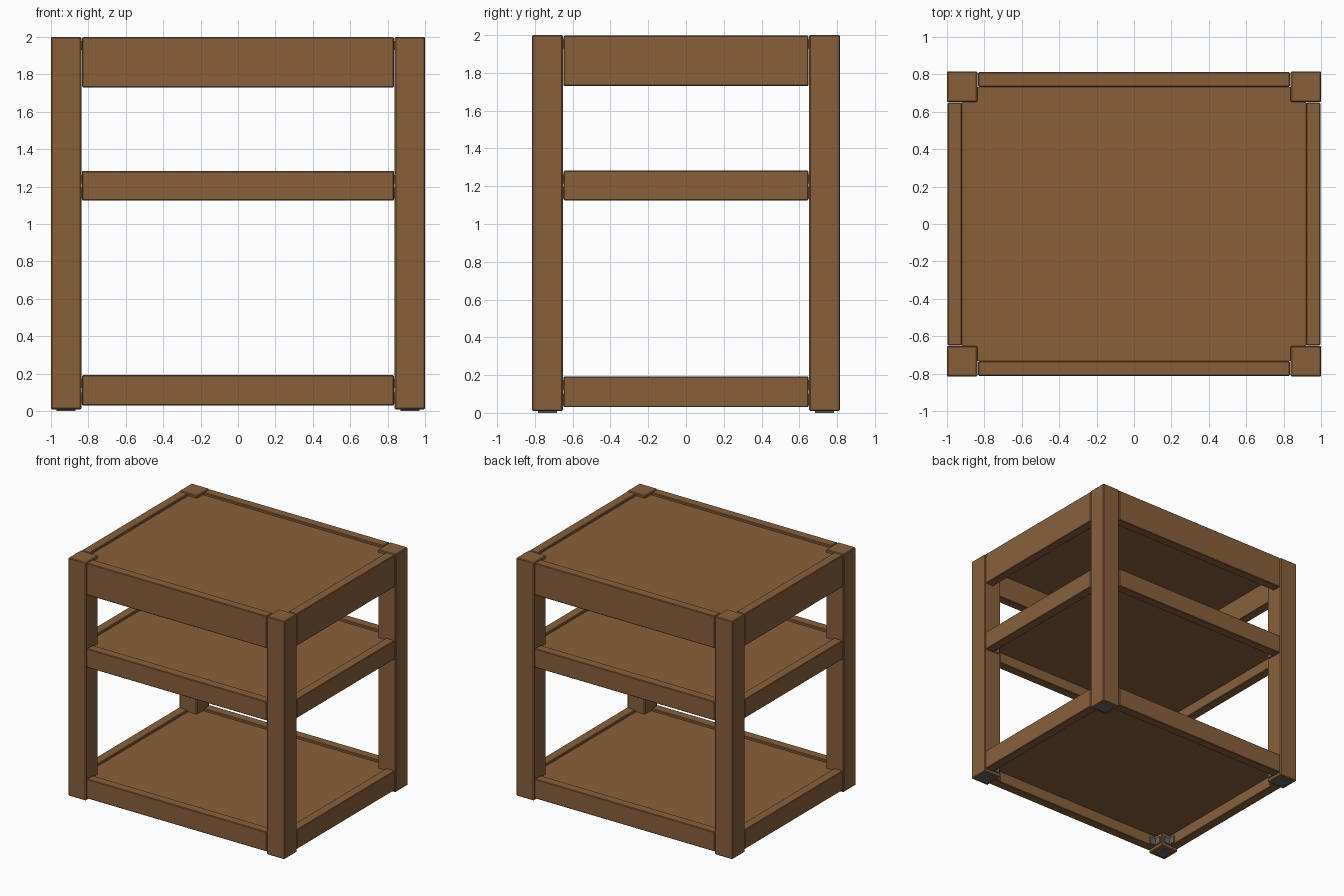
import bpy, bmesh

cube = bpy.data.objects.get("Cube")
if cube:
    bpy.data.objects.remove(cube, do_unlink=True)


def material(name, rgb):
    m = bpy.data.materials.new(name)
    m.use_nodes = True
    m.diffuse_color = (*rgb, 1)
    m.node_tree.nodes["Principled BSDF"].inputs["Base Color"].default_value = (*rgb, 1)
    return m


wood = material("warm brown wood", (0.25, 0.118, 0.044))
metal = material("dark grey metal", (0.13, 0.13, 0.135))


def box(name, x, y, z, mat, bevel=0.0):
    """Box spanning the given (low, high) ranges, with optional eased edges."""
    bm = bmesh.new()
    bmesh.ops.create_cube(bm, size=1)
    for v in bm.verts:
        for i, (a, b) in enumerate((x, y, z)):
            v.co[i] = (a + b) / 2 + v.co[i] * abs(b - a)
    mesh = bpy.data.meshes.new(name)
    bm.to_mesh(mesh)
    bm.free()
    mesh.materials.append(mat)
    obj = bpy.data.objects.new(name, mesh)
    bpy.context.collection.objects.link(obj)
    if bevel:
        mod = obj.modifiers.new("eased edges", "BEVEL")
        mod.width = bevel
        mod.segments = 1
    return obj


W, D = 1.0, 0.815            # half width and half depth
POST, RAIL = 0.163, 0.082    # post side and rail thickness
PX, PY = W - POST, D - POST  # inner faces of the posts
RX, RY = W - RAIL, D - RAIL  # inner faces of the rails
GAP = 0.004

# Corner posts with foot pads
for sx, xn in ((-1, "right"), (1, "left")):
    for sy, yn in ((-1, "front"), (1, "back")):
        box(f"{yn}_{xn}_post", (sx * PX, sx * W), (sy * PY, sy * D), (0.01, 2.0), wood, 0.006)
        cx, cy = sx * (W - POST / 2), sy * (D - POST / 2)
        box(f"{yn}_{xn}_foot_pad", (cx - 0.05, cx + 0.05), (cy - 0.05, cy + 0.05), (0, 0.015), metal)

# Each level: rail bottom, rail top
levels = {"bottom": (0.03, 0.195), "middle": (1.125, 1.285), "top": (1.73, 2.0)}
for level, (low, high) in levels.items():
    for s, xn, yn in ((-1, "right", "front"), (1, "left", "back")):
        box(f"{level}_{yn}_rail", (-PX + GAP, PX - GAP), (s * RY, s * (D - GAP)),
            (low, high - 0.002), wood, 0.005)
        box(f"{level}_{xn}_rail", (s * RX, s * (W - GAP)), (-PY + GAP, PY - GAP),
            (low, high - 0.002), wood, 0.005)
    # Panel set just below the rail tops
    box(f"{level}_panel", (-RX, RX), (-RY, RY), (high - 0.07, high - 0.022), wood)

    # Angle brackets joining rails to posts under the lower shelves
    if level == "top":
        continue
    z = (low + 0.01, low + 0.07)
    for sx in (-1, 1):
        for sy in (-1, 1):
            def bracket(x, y):
                box(f"{level}_bracket", [sx * v for v in x], [sy * v for v in y], z, metal)
            bracket((RX - 0.06, RX), (PY - 0.01, PY))
            bracket((RX - 0.01, RX), (PY - 0.06, PY))
            bracket((PX - 0.01, PX), (RY - 0.06, RY))
            bracket((PX - 0.06, PX), (RY - 0.01, RY))
